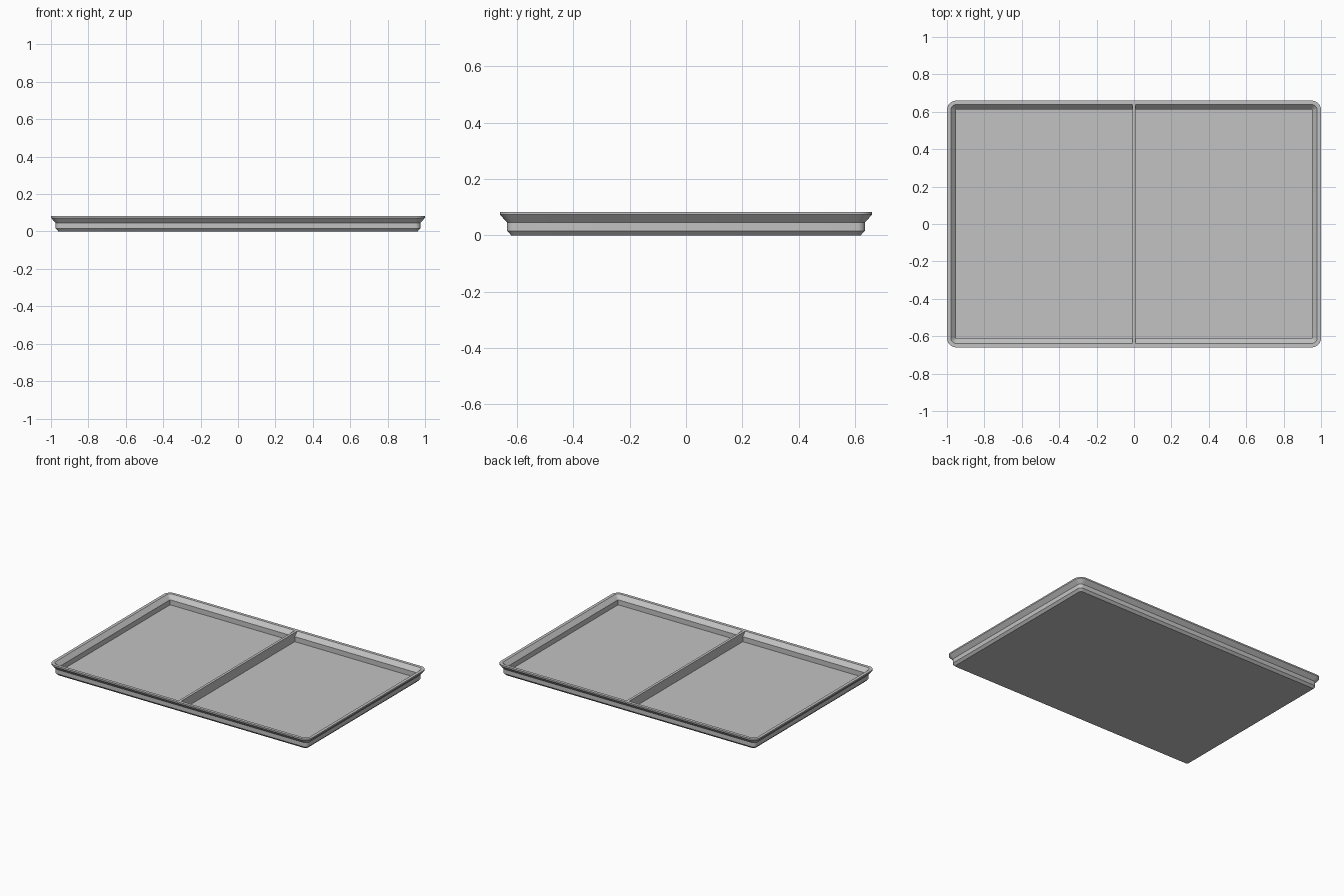
import bpy
import bmesh
from math import sin, cos, pi

cube = bpy.data.objects.get("Cube")
if cube:
    bpy.data.objects.remove(cube, do_unlink=True)

HALF_X, HALF_Y, HEIGHT = 1.0, 0.66, 0.083
CORNER_STEPS = 6

grey = bpy.data.materials.new("light grey metal")
grey.use_nodes = True
colour = (0.54, 0.54, 0.54, 1)
grey.diffuse_color = colour
grey.node_tree.nodes["Principled BSDF"].inputs["Base Color"].default_value = colour


def finish(name, bm):
    bmesh.ops.recalc_face_normals(bm, faces=bm.faces)
    mesh = bpy.data.meshes.new(name)
    bm.to_mesh(mesh)
    bm.free()
    mesh.materials.append(grey)
    obj = bpy.data.objects.new(name, mesh)
    bpy.context.collection.objects.link(obj)
    return obj


def rounded_ring(bm, inset, radius, z):
    """Rounded rectangle, drawn in from the outer rim."""
    ring = []
    for i, (sx, sy) in enumerate([(1, 1), (-1, 1), (-1, -1), (1, -1)]):
        cx = sx * (HALF_X - inset - radius)
        cy = sy * (HALF_Y - inset - radius)
        for s in range(CORNER_STEPS + 1):
            a = (i + s / CORNER_STEPS) * pi / 2
            ring.append(bm.verts.new((cx + radius * cos(a), cy + radius * sin(a), z)))
    return ring


# Tray shell: outside from the base up to the rim, then inside down to the floor
profile = [  # inset, corner radius, height
    (0.040, 0.014, 0),
    (0.025, 0.027, 0.016),
    (0.025, 0.027, 0.046),
    (0, 0.050, 0.073),
    (0, 0.050, HEIGHT),
    (0.021, 0.030, HEIGHT),
    (0.048, 0.004, 0.055),
    (0.048, 0.004, 0.020),
]
bm = bmesh.new()
rings = [rounded_ring(bm, *p) for p in profile]
for low, high in zip(rings, rings[1:]):
    for k in range(len(low)):
        n = (k + 1) % len(low)
        bm.faces.new((low[k], low[n], high[n], high[k]))
bm.faces.new(rings[0][::-1])
bm.faces.new(rings[-1])
tray = finish("tray_shell", bm)
bpy.ops.object.select_all(action="DESELECT")
tray.select_set(True)
bpy.context.view_layer.objects.active = tray
bpy.ops.object.shade_smooth_by_angle(angle=pi / 6)

# Divider: a thin upright wall whose ends follow the sloping inner sides
half_width = 0.009
side = [(0.612, 0.019), (0.612, 0.055), (0.639, HEIGHT)]
outline = side + [(-y, z) for y, z in reversed(side)]
bm = bmesh.new()
face = bm.faces.new([bm.verts.new((-half_width, y, z)) for y, z in outline])
grown = bmesh.ops.extrude_face_region(bm, geom=[face])["geom"]
bmesh.ops.translate(bm, vec=(2 * half_width, 0, 0),
                    verts=[g for g in grown if isinstance(g, bmesh.types.BMVert)])
finish("centre_divider", bm)
